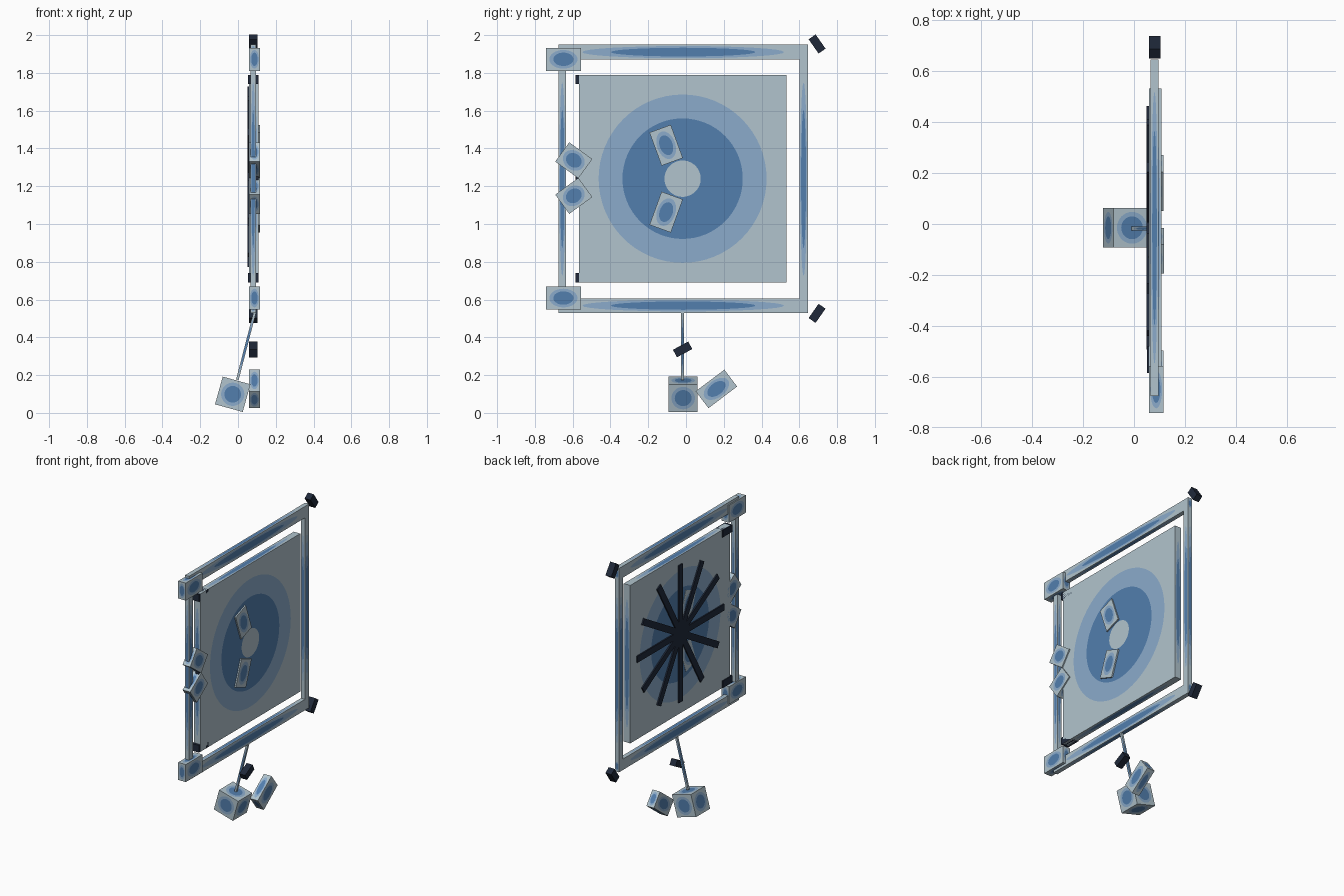
import bpy, bmesh, math
from mathutils import Matrix, Vector

if "Cube" in bpy.data.objects:
    bpy.data.objects.remove(bpy.data.objects["Cube"])


def material(name, rgb):
    m = bpy.data.materials.new(name)
    m.diffuse_color = (*rgb, 1)
    m.use_nodes = True
    m.node_tree.nodes["Principled BSDF"].inputs["Base Color"].default_value = m.diffuse_color
    return m


PALE = material("pale_grey_blue", (0.44, 0.55, 0.61))
MID = material("soft_blue", (0.26, 0.41, 0.60))
DEEP = material("deep_blue", (0.085, 0.21, 0.42))
DARK = material("dark_navy", (0.014, 0.022, 0.042))


def finish(name, bm, mats, loc, rot):
    bmesh.ops.remove_doubles(bm, verts=bm.verts, dist=1e-5)
    bmesh.ops.recalc_face_normals(bm, faces=bm.faces)
    me = bpy.data.meshes.new(name)
    bm.to_mesh(me)
    bm.free()
    for m in mats:
        me.materials.append(m)
    ob = bpy.data.objects.new(name, me)
    ob.location = loc
    ob.rotation_euler = [math.radians(a) for a in rot]
    bpy.context.collection.objects.link(ob)
    return ob


def plain_box(name, loc, size, rot=(0, 0, 0)):
    bm = bmesh.new()
    bmesh.ops.create_cube(bm, size=1, matrix=Matrix.Diagonal((*size, 1)))
    return finish(name, bm, [DARK], loc, rot)


def spotted_box(name, loc, size, rot=(0, 0, 0), hole=0.0, n=32):
    """Box whose every face carries a two-tone oval; hole adds a pale centre."""
    bm = bmesh.new()
    half = Vector(size) / 2
    for axis in range(3):
        for side in (-1, 1):
            bands = [(0.81, 0), (0.58, 1)]
            if hole and axis == 0:
                bands.append((hole, 2))
            last = 0 if hole and axis == 0 else 2

            def vert(u, v):
                p = Vector((0, 0, 0))
                p[axis] = side * half[axis]
                p[(axis + 1) % 3] = u * half[(axis + 1) % 3]
                p[(axis + 2) % 3] = v * half[(axis + 2) % 3]
                return bm.verts.new(p)

            dirs = [(math.cos(2 * math.pi * i / n), math.sin(2 * math.pi * i / n))
                    for i in range(n)]
            # outer ring lies on the face border, inner rings are ovals
            prev = [vert(c / max(abs(c), abs(s)), s / max(abs(c), abs(s))) for c, s in dirs]
            for r, mat in bands:
                ring = [vert(r * c, r * s) for c, s in dirs]
                for i in range(n):
                    j = (i + 1) % n
                    bm.faces.new((prev[i], prev[j], ring[j], ring[i])).material_index = mat
                prev = ring
            bm.faces.new(prev).material_index = last
    return finish(name, bm, [PALE, MID, DEEP], loc, rot)


XB = 0.087    # depth of the attached blocks
CZ = 1.24     # height of the panel centre

# main panel
spotted_box("panel", (0.083, -0.018, CZ), (0.05, 1.098, 1.10), hole=0.175, n=64)

# outer frame
FX, FD = 0.0805, 0.031
spotted_box("frame_top", (FX, -0.015, 1.91), (FD, 1.32, 0.08))
spotted_box("frame_bottom", (FX, -0.015, 0.568), (FD, 1.32, 0.076))
spotted_box("frame_right", (FX, 0.6225, 1.238), (FD, 0.045, 1.264))
spotted_box("frame_left", (FX, -0.655, 1.238), (FD, 0.04, 1.264))

# mirrored pairs above and below the centre line
for s, tag in ((1, "upper"), (-1, "lower")):
    spotted_box(tag + "_corner_block", (XB, -0.649, CZ + s * 0.632), (0.058, 0.184, 0.122))
    spotted_box(tag + "_latch_block", (XB, -0.594, CZ + 0.003 + s * 0.094),
                (0.058, 0.151, 0.126), (-36 * s, 0, 0))
    spotted_box(tag + "_hand", (XB, -0.105, CZ + s * 0.177),
                (0.061, 0.12, 0.187), (20 * s, 0, 0))
    plain_box(tag + "_hinge", (0.08, -0.532, CZ + s * 0.525), (0.056, 0.104, 0.05))
    plain_box(tag + "_dark_stop", (0.081, 0.694, CZ + s * 0.713),
              (0.045, 0.092, 0.045), (-55 * s, 0, 0))
plain_box("middle_hinge", (0.095, -0.572, CZ), (0.026, 0.024, 0.04))

# twelve dark spokes on the rear of the panel
R = 0.478
for i in range(12):
    a = math.radians(30 * i)
    plain_box("spoke", (0.0535, -0.015 + R / 2 * math.cos(a), 1.25 + R / 2 * math.sin(a)),
              (0.009, R, 0.045), (30 * i, 0, 0))

# swinging rod with its weight
spotted_box("pendulum_rod", (0.043, -0.018, 0.355), (0.014, 0.016, 0.37), (0, 14.5, 0))
spotted_box("pendulum_weight", (-0.028, -0.015, 0.0985), (0.152, 0.154, 0.152), (0, 15.5, 0))

# loose blocks beside the rod
spotted_box("side_block", (XB, 0.161, 0.127), (0.058, 0.19, 0.112), (37, 0, 0))
plain_box("rod_stop", (0.081, -0.018, 0.336), (0.045, 0.092, 0.045), (28, 0, 0))
